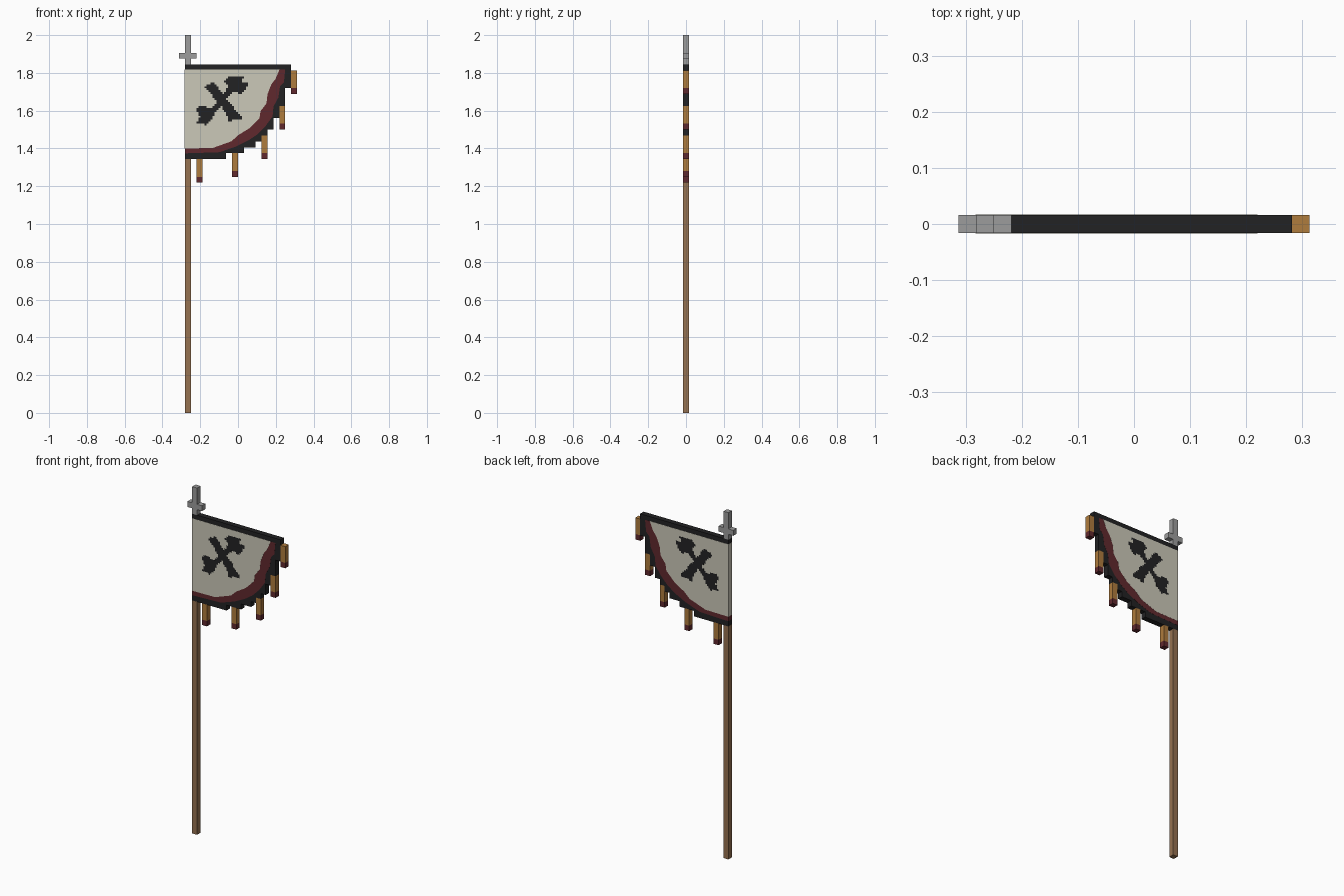
import bpy, bmesh

if "Cube" in bpy.data.objects:
    bpy.data.objects.remove(bpy.data.objects["Cube"])

V = 0.03125          # one voxel
H = V / 2            # half depth of the banner
LEFT, TOP = -0.28125, 1.84375


def material(name, rgb):
    m = bpy.data.materials.new(name)
    m.diffuse_color = (*rgb, 1)
    m.use_nodes = True
    m.node_tree.nodes["Principled BSDF"].inputs["Base Color"].default_value = m.diffuse_color
    return m


CREAM = material("cream cloth", (0.597, 0.578, 0.48))
BLACK = material("black cloth", (0.016, 0.016, 0.017))
MAROON = material("maroon", (0.118, 0.022, 0.027))
GOLD = material("gold", (0.43, 0.2, 0.047))
WOOD = material("brown wood", (0.305, 0.168, 0.082))
STEEL = material("grey steel", (0.333, 0.333, 0.333))


def prism(name, polys, half, mats, red_below=None):
    """Extrude front-view polygons (x, z) through the depth -half..half."""
    bm = bmesh.new()
    for pts in polys:
        bm.faces.new([bm.verts.new((x, -half, z)) for x, z in pts])
    bmesh.ops.remove_doubles(bm, verts=bm.verts[:], dist=1e-5)
    ext = bmesh.ops.extrude_face_region(bm, geom=bm.faces[:], use_keep_orig=True)
    for g in ext["geom"]:
        if isinstance(g, bmesh.types.BMVert):
            g.co.y = half
    bmesh.ops.recalc_face_normals(bm, faces=bm.faces[:])
    if red_below is not None:
        for f in bm.faces:
            if f.calc_center_median().z < red_below:
                f.material_index = 1
    me = bpy.data.meshes.new(name)
    bm.to_mesh(me)
    bm.free()
    for m in mats:
        me.materials.append(m)
    ob = bpy.data.objects.new(name, me)
    bpy.context.collection.objects.link(ob)
    return ob


def rect(x0, x1, z0, z1):
    return [(x0, z0), (x1, z0), (x1, z1), (x0, z1)]


# pole, spike and cross guard
prism("pole", [rect(LEFT, LEFT + V, 0, 1.34375)], H, [WOOD])
xs = [LEFT - V, LEFT, LEFT + V, LEFT + 2 * V]
prism("spike_with_guard", [
    rect(xs[1], xs[2], TOP, 1.875), rect(xs[1], xs[2], 1.875, 1.90625),
    rect(xs[1], xs[2], 1.90625, 2.0),
    rect(xs[0], xs[1], 1.875, 1.90625), rect(xs[2], xs[3], 1.875, 1.90625)], H, [STEEL])

# stepped banner body: width in voxels for each row, from the top
widths = [18] * 4 + [17] * 3 + [16] * 2 + [15] * 2 + [14, 13, 12, 10, 7]
outline = [(LEFT, TOP)]
for row, w in enumerate(widths):
    x = LEFT + w * V
    outline += [(x, TOP - row * V), (x, TOP - (row + 1) * V)]
outline.append((LEFT, TOP - 16 * V))
prism("banner_border", [outline], H, [BLACK])

# maroon band and cream field, standing just proud of both sides and the pole edge
edge = LEFT - 0.0006
band = [(edge, 1.817), (.25, 1.817), (.243, 1.75), (.222, 1.728), (.214, 1.67),
        (.188, 1.622), (.183, 1.57), (.145, 1.517), (.103, 1.475), (.056, 1.443),
        (-.008, 1.411), (-.098, 1.38), (edge, 1.374)]
field = [(edge - .0004, 1.818), (.22, 1.818), (.198, 1.767), (.177, 1.74), (.156, 1.687),
         (.151, 1.639), (.119, 1.597), (.114, 1.56), (.061, 1.507), (0, 1.47),
         (-.034, 1.438), (-.135, 1.402), (edge - .0004, 1.400)]
prism("maroon_band", [band], H + 0.0005, [MAROON])
prism("cream_field", [field], H + 0.001, [CREAM])


# pixelled emblem: crossed tools, rastered from a few simple outlines
def inside(x, z, poly):
    hit = False
    for (ax, az), (bx, bz) in zip(poly, poly[1:] + poly[:1]):
        if (az > z) != (bz > z) and x < ax + (z - az) * (bx - ax) / (bz - az):
            hit = not hit
    return hit


thick_bar = [(-.175, 1.725), (-.135, 1.758), (-.105, 1.72), (.0, 1.59), (.024, 1.565),
             (.01, 1.55), (-.05, 1.545), (-.06, 1.585), (-.145, 1.69)]
thin_bar = [(-.16, 1.59), (-.135, 1.575), (-.02, 1.71), (-.045, 1.73)]
upper_blade = [(-.075, 1.755), (-.04, 1.783), (.035, 1.783), (.02, 1.757), (.055, 1.745),
               (.04, 1.71), (.015, 1.69), (-.03, 1.70), (-.045, 1.725)]
lower_blade = [(-.22, 1.607), (-.19, 1.63), (-.145, 1.612), (-.124, 1.588), (-.145, 1.545),
               (-.178, 1.51), (-.183, 1.533), (-.22, 1.535), (-.2, 1.57)]
shapes = [thick_bar, thin_bar, upper_blade, lower_blade]
P = V / 3
cells = []
for i in range(2, 36):
    for j in range(3, 36):
        x, z = LEFT + i * P, TOP - j * P
        if any(inside(x + P / 2, z - P / 2, s) for s in shapes):
            cells.append(rect(x, x + P, z - P, z))
prism("emblem", cells, H + 0.0015, [BLACK])

# tassels: three gold voxels over one maroon voxel
for n, (x, z) in enumerate([(.28125, 1.8125), (.21875, 1.625), (.125, 1.46875),
                            (-.03125, 1.375), (-.21875, 1.34375)]):
    prism(f"tassel_{n + 1}", [rect(x, x + V, z - 3 * V, z),
                              rect(x, x + V, z - 4 * V, z - 3 * V)],
          H, [GOLD, MAROON], red_below=z - 3.2 * V)
